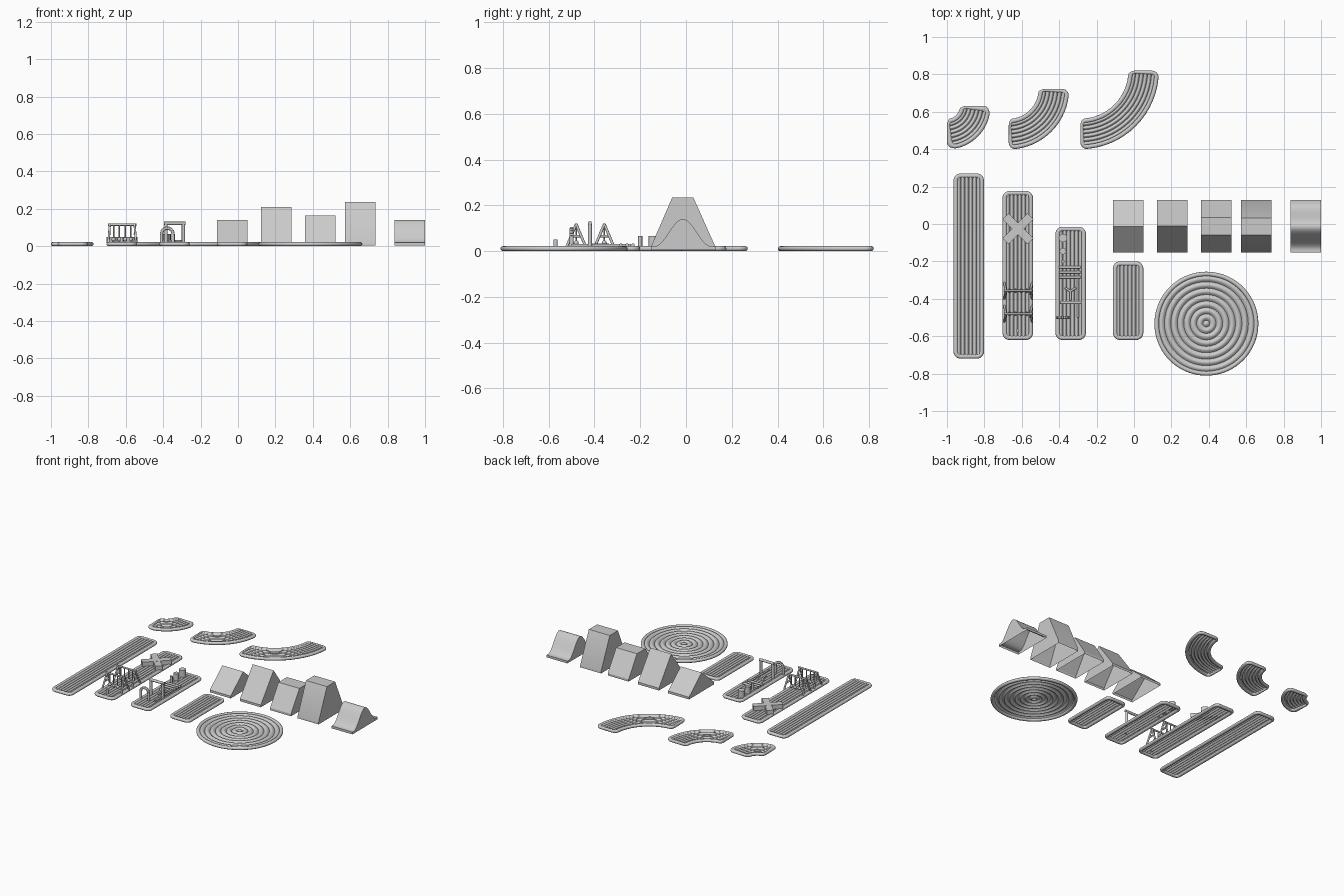
import bpy, bmesh, math
from mathutils import Vector

if "Cube" in bpy.data.objects:
    bpy.data.objects.remove(bpy.data.objects["Cube"])

RIM_W, RIM_H = 0.012, 0.011   # half width / half height of the tray rim


def finish(name, bm, angle=35, weld=True):
    if weld:
        bmesh.ops.remove_doubles(bm, verts=bm.verts[:], dist=1e-5)
    bmesh.ops.recalc_face_normals(bm, faces=bm.faces[:])
    me = bpy.data.meshes.new(name)
    bm.to_mesh(me)
    bm.free()
    ob = bpy.data.objects.new(name, me)
    bpy.context.collection.objects.link(ob)
    bpy.ops.object.select_all(action='DESELECT')
    ob.select_set(True)
    bpy.context.view_layer.objects.active = ob
    bpy.ops.object.shade_smooth_by_angle(angle=math.radians(angle))
    return ob


def loft(bm, rings, close_u, close_v):
    rows = [[bm.verts.new(p) for p in r] for r in rings]
    n, m = len(rows), len(rows[0])
    for i in range(n if close_u else n - 1):
        for j in range(m if close_v else m - 1):
            a, b = rows[i], rows[(i + 1) % n]
            k = (j + 1) % m
            bm.faces.new((a[j], a[k], b[k], b[j]))


def outline(L, W, d, R=0.038, seg=6, along=14):
    # rounded rectangle, inset by d, with extra points along the long sides
    pts = []
    for cx, cy, a0 in ((L - R, W - R, 0), (R, W - R, 90), (R, R, 180), (L - R, R, 270)):
        for i in range(seg + 1):
            a = math.radians(a0 + 90 * i / seg)
            pts.append((cx + (R - d) * math.cos(a), cy + (R - d) * math.sin(a)))
        if a0 in (0, 180):
            tail = (R - cx if a0 == 0 else 0)
            x0, x1 = (L - R, R) if a0 == 0 else (R, L - R)
            q = (None, W - d) if a0 == 0 else (None, d)
            extra = [(x0 + (x1 - x0) * i / along, q[1]) for i in range(1, along)]
            if a0 == 0:
                pts += extra
            else:
                pts += extra
    return pts


def wave(t, n):
    return 0.009 + 0.011 * abs(math.sin(math.pi * n * t))


def ribbed_tray(name, L, W, to_xy, ribs=6):
    bm = bmesh.new()
    # rounded rim
    rings = []
    for i in range(12):
        a = 2 * math.pi * i / 12
        d, z = RIM_W * (1 - math.cos(a)), RIM_H * (1 + math.sin(a))
        rings.append([Vector((*to_xy(s, t), z)) for s, t in outline(L, W, d)])
    loft(bm, rings, True, True)
    # corrugated sheet
    n, g, across = 24, 0.018, ribs * 6
    rows = []
    for i in range(n + 1):
        s = g + (L - 2 * g) * i / n
        rows.append([Vector((*to_xy(s, g + (W - 2 * g) * j / across), wave(j / across, ribs)))
                     for j in range(across + 1)])
    loft(bm, rows, False, False)
    return finish(name, bm, 50)


# straight trays
W = 0.163
for name, x0, y0, y1 in (("long_tray", -0.965, -0.72, 0.27), ("swing_tray", -0.703, -0.62, 0.177),
                         ("obstacle_tray", -0.42, -0.62, -0.015), ("short_tray", -0.113, -0.62, -0.20)):
    ribbed_tray(name, y1 - y0, W, lambda s, t, x0=x0, y0=y0: (x0 + t, y0 + s))

# quarter-turn trays
for name, cx, cy, r in (("small_bend", -1.0, 0.632, 0.07), ("medium_bend", -0.67, 0.722, 0.16),
                        ("large_bend", -0.287, 0.82, 0.257)):
    L = (r + W) * math.pi / 2 if r > 0.1 else (r + W / 2) * math.pi / 2

    def bend(s, t, cx=cx, cy=cy, r=r, L=L):
        a = -math.pi / 2 + s / L * math.pi / 2
        return cx + (r + t) * math.cos(a), cy + (r + t) * math.sin(a)
    ribbed_tray(name, L, W, bend)

# round tray with concentric ribs
bm = bmesh.new()
R, inner, N = 0.278, 0.258, 7.5
prof = [(0.0005 + inner * j / 60, 0.009 + 0.011 * abs(math.cos(math.pi * 7.5 * j / 60))) for j in range(61)]
loft(bm, [[(0.387 + r * math.cos(a), -0.533 + r * math.sin(a), z) for r, z in prof]
          for a in [2 * math.pi * i / 72 for i in range(72)]], True, False)
rim = [(R - RIM_W * (1 - math.cos(b)), RIM_H * (1 + math.sin(b))) for b in [math.pi * k / 6 for k in range(12)]]
loft(bm, [[(0.387 + r * math.cos(a), -0.533 + r * math.sin(a), z) for r, z in rim]
          for a in [2 * math.pi * i / 72 for i in range(72)]], True, True)
finish("round_tray", bm, 50)


# hollow jump blocks, open underneath
def ramp(name, x0, prof):
    bm = bmesh.new()
    loft(bm, [[(x, y, z) for y, z in prof] for x in (x0, x0 + 0.163)], False, False)
    for x in (x0, x0 + 0.163):
        bm.faces.new([bm.verts.new((x, y, z)) for y, z in prof])
    finish(name, bm, 25)


Y0, Y1, LIP = -0.153, 0.128, 0.02


def block(*top):
    return [(Y0, 0.004), (Y0, LIP), *top, (Y1, LIP), (Y1, 0.004)]


ramp("low_ridge", -0.113, block((-0.013, 0.14)))
ramp("high_ridge", 0.122, block((-0.01, 0.21)))
ramp("low_table", 0.358, block((-0.06, 0.165), (0.035, 0.165)))
ramp("high_table", 0.573, block((-0.06, 0.235), (0.032, 0.235)))
hump = [(-0.014 + 0.125 * t, LIP + 0.06 * (1 + math.cos(math.pi * t))) for t in [i / 14 - 1 for i in range(29)]]
ramp("smooth_hump", 0.837, block(*hump))


# play equipment helpers
def rods(name, segs, r=0.006, balls=(), ball_r=0.01):
    bm = bmesh.new()
    for a, b in segs:
        a, b = Vector(a), Vector(b)
        mat = (b - a).to_track_quat('Z', 'Y').to_matrix().to_4x4()
        mat.translation = (a + b) / 2
        bmesh.ops.create_cone(bm, cap_ends=True, segments=12, radius1=r, radius2=r,
                              depth=(b - a).length, matrix=mat)
    for p in balls:
        res = bmesh.ops.create_uvsphere(bm, u_segments=12, v_segments=8, radius=ball_r)
        bmesh.ops.translate(bm, verts=res['verts'], vec=p)
    return finish(name, bm, 40, False)


def box(name, loc, size, rot=0):
    bm = bmesh.new()
    bmesh.ops.create_cube(bm, size=1)
    for v in bm.verts:
        v.co = Vector((v.co.x * size[0], v.co.y * size[1], v.co.z * size[2]))
    ob = finish(name, bm)
    ob.location, ob.rotation_euler = loc, (0, 0, rot)
    return ob


# two swing frames
for k, y in enumerate((-0.48, -0.357)):
    segs = [((-0.695, y, 0.115), (-0.543, y, 0.115))]
    for x, o in ((-0.685, -1), (-0.553, 1)):
        for s in (-1, 1):
            segs.append(((x, y, 0.118), (x + o * 0.008, y + s * 0.042, 0.018)))
        segs.append(((x, y - 0.022, 0.065), (x, y + 0.022, 0.065)))
    rods(f"swing_frame_{k}", segs, 0.006)
    xs = (-0.665, -0.635, -0.603, -0.573)
    rods(f"swing_ropes_{k}", [((x, y, 0.115), (x, y, 0.035)) for x in xs], 0.0035,
         [(x, y, 0.036) for x in xs], 0.011)
rods("short_peg", [((-0.622, -0.57, 0.015), (-0.622, -0.57, 0.05))], 0.009)

# crossed beams
for k, s in enumerate((-1, 1)):
    box(f"cross_beam_{k}", (-0.62, -0.025, 0.033 + 0.001 * k), (0.19, 0.045, 0.03), s * math.radians(45))

# obstacle course: arch, gate, hurdles and posts
arch = [(-0.378 + 0.031 * math.cos(a), -0.5, 0.066 + 0.031 * math.sin(a))
        for a in [math.pi * i / 10 for i in range(11)]]
arch = [(-0.347, -0.5, 0.015)] + arch + [(-0.409, -0.5, 0.015)]
rods("arch", list(zip(arch, arch[1:])), 0.009)
rods("gate", [((-0.395, -0.42, 0.122), (-0.28, -0.42, 0.122)), ((-0.385, -0.42, 0.015), (-0.385, -0.42, 0.125)),
              ((-0.292, -0.42, 0.015), (-0.292, -0.42, 0.125))], 0.009)
rods("branch_post", [((-0.34, -0.41, 0.028), (-0.34, -0.36, 0.028)), ((-0.34, -0.36, 0.028), (-0.37, -0.34, 0.028)),
                     ((-0.34, -0.36, 0.028), (-0.31, -0.34, 0.028)),
                     ((-0.3, -0.5, 0.025), (-0.3, -0.24, 0.025))], 0.006)
rods("hurdles", [((-0.4, y, 0.027), (-0.285, y, 0.027)) for y in (-0.285, -0.258, -0.232)], 0.007)
for k, (y, r) in enumerate(((-0.075, 0.023), (-0.145, 0.018), (-0.2, 0.009))):
    rods(f"post_{k}", [((-0.38, y, 0.015), (-0.38, y, 0.066))], r)
